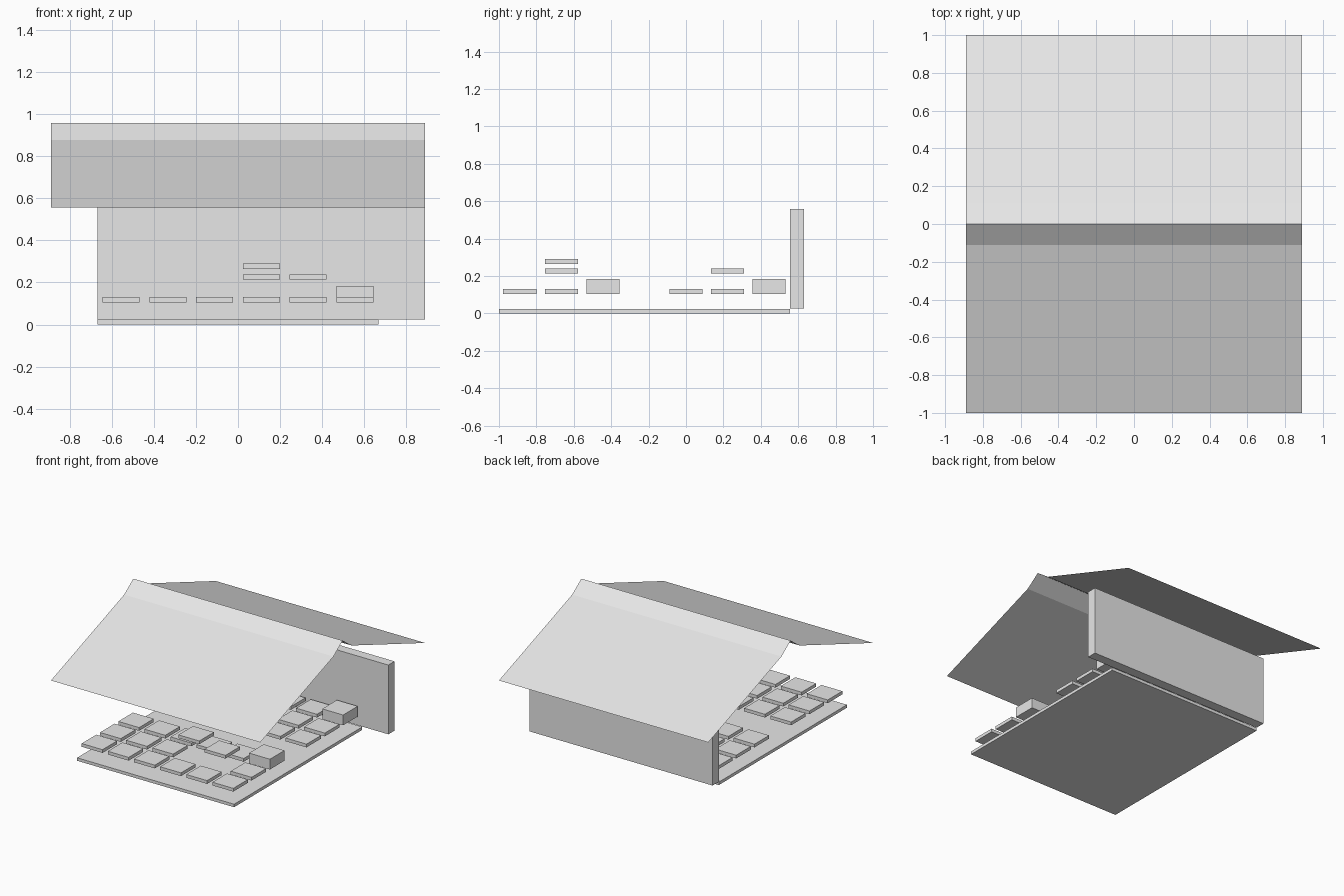
import bpy

if "Cube" in bpy.data.objects:
    bpy.data.objects.remove(bpy.data.objects["Cube"])

grey = bpy.data.materials.new("light grey")
grey.diffuse_color = (0.8, 0.8, 0.8, 1)
grey.use_nodes = True
grey.node_tree.nodes["Principled BSDF"].inputs["Base Color"].default_value = grey.diffuse_color


def add_mesh(name, verts, faces):
    mesh = bpy.data.meshes.new(name)
    mesh.from_pydata(verts, [], faces)
    mesh.materials.append(grey)
    obj = bpy.data.objects.new(name, mesh)
    bpy.context.collection.objects.link(obj)
    return obj


def add_box(name, x0, x1, y0, y1, z0, z1):
    verts = [(x, y, z) for z in (z0, z1)
             for x, y in ((x0, y0), (x1, y0), (x1, y1), (x0, y1))]
    faces = [(3, 2, 1, 0), (4, 5, 6, 7)]
    faces += [(i, (i + 1) % 4, (i + 1) % 4 + 4, i + 4) for i in range(4)]
    return add_box_mesh(name, verts, faces)


def add_box_mesh(name, verts, faces):
    return add_mesh(name, verts, faces)


# Floor slab and the rear wall that overhangs it on the right
add_box("floor", -0.667, 0.667, -1.0, 0.555, 0.0, 0.023)
add_box("back_wall", -0.667, 0.889, 0.555, 0.63, 0.025, 0.557)

# Thin roof sheet: shallow slopes with a steeper cap at the ridge
profile = [(-1, 0.557), (-0.111, 0.877), (0, 0.957), (0.111, 0.877), (1, 0.557)]
roof_verts = [(x, y, z) for y, z in profile for x in (-0.889, 0.889)]
roof_faces = [(2 * i, 2 * i + 1, 2 * i + 3, 2 * i + 2) for i in range(4)]
add_mesh("roof", roof_verts, roof_faces)

# Floating seats: two blocks of three rows, six columns, with an aisle between
STEP, HALF = 0.2222, 0.0885
raised = {(3, 1): 0.265, (4, 1): 0.214, (3, 5): 0.214}   # lifted seats
tall = {(5, 2), (5, 6)}                                  # full-height blocks
for row in (0, 1, 2, 4, 5, 6):
    for col in range(6):
        x = (col - 2.5) * STEP
        y = (row - 4) * STEP
        z = raised.get((col, row), 0.105)
        height = 0.079 if (col, row) in tall else 0.025
        add_box(f"seat_{row}_{col}", x - HALF, x + HALF,
                y - HALF, y + HALF, z, z + height)
